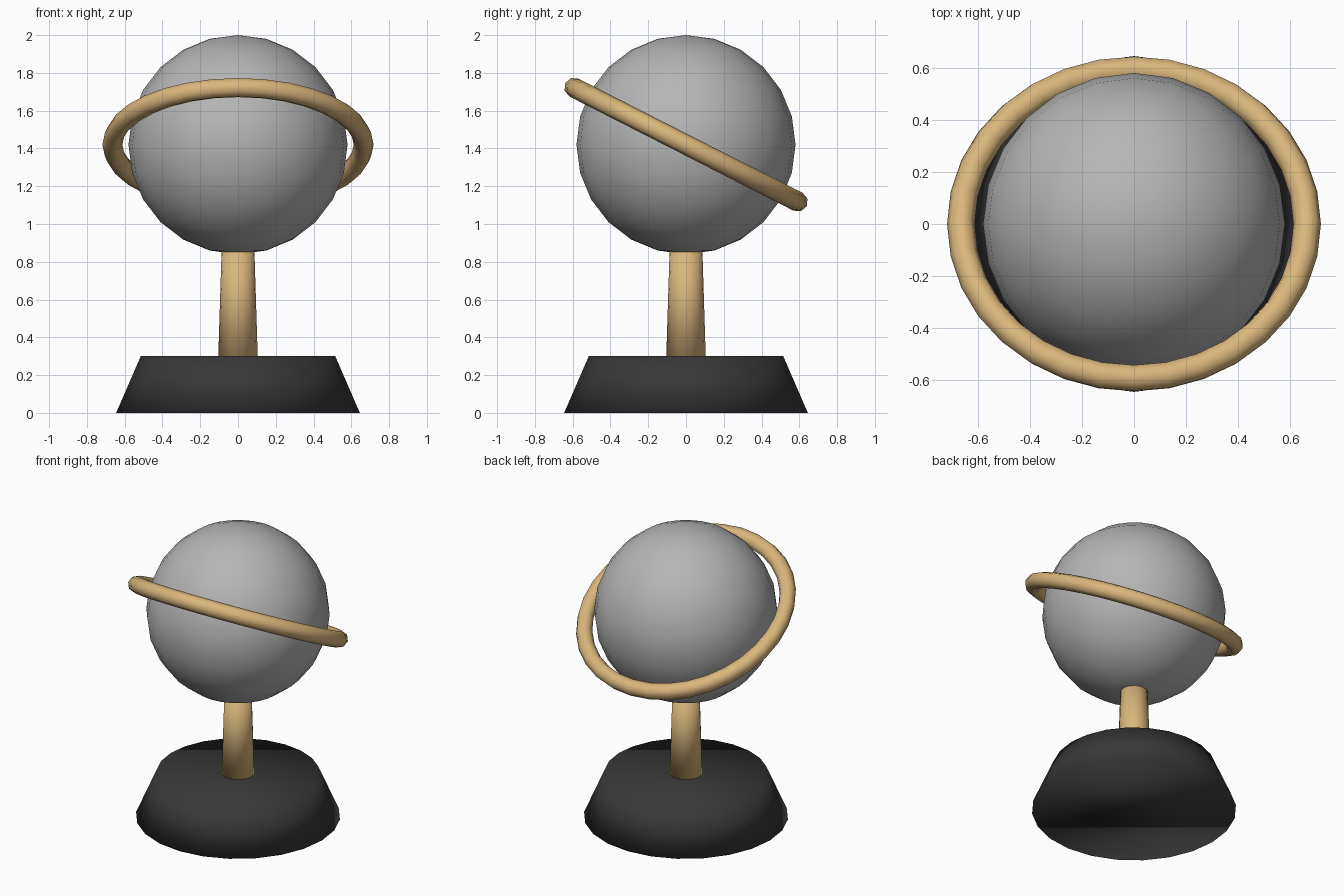
import bpy
from math import radians

cube = bpy.data.objects.get("Cube")
if cube:
    bpy.data.objects.remove(cube, do_unlink=True)


def material(name, color):
    mat = bpy.data.materials.new(name)
    mat.use_nodes = True
    rgba = (*color, 1)
    mat.diffuse_color = rgba
    mat.node_tree.nodes["Principled BSDF"].inputs["Base Color"].default_value = rgba
    return mat


grey = material("grey", (0.46, 0.46, 0.46))
gold = material("gold", (0.70, 0.47, 0.20))
black = material("black", (0.04, 0.04, 0.04))


def finish(name, mat):
    """Name the new part, colour it and shade it smooth throughout."""
    obj = bpy.context.object
    obj.name = name
    obj.data.materials.append(mat)
    bpy.ops.object.shade_smooth()


def tapered(name, mat, sides, r_bottom, r_top, z_bottom, z_top):
    bpy.ops.mesh.primitive_cone_add(
        vertices=sides, radius1=r_bottom, radius2=r_top,
        depth=z_top - z_bottom, location=(0, 0, (z_bottom + z_top) / 2))
    finish(name, mat)


GLOBE_Z = 1.42

# Base and stem
tapered("base", black, 24, 0.645, 0.515, 0, 0.3)
tapered("stem", gold, 16, 0.105, 0.085, 0.28, 0.92)

# Globe
bpy.ops.mesh.primitive_uv_sphere_add(
    segments=24, ring_count=12, radius=0.58, location=(0, 0, GLOBE_Z))
finish("globe", grey)

# Tilted ring, high at the front
bpy.ops.mesh.primitive_torus_add(
    major_segments=32, minor_segments=8, major_radius=0.665, minor_radius=0.053,
    location=(0, 0, GLOBE_Z), rotation=(radians(-27), 0, 0))
finish("ring", gold)
